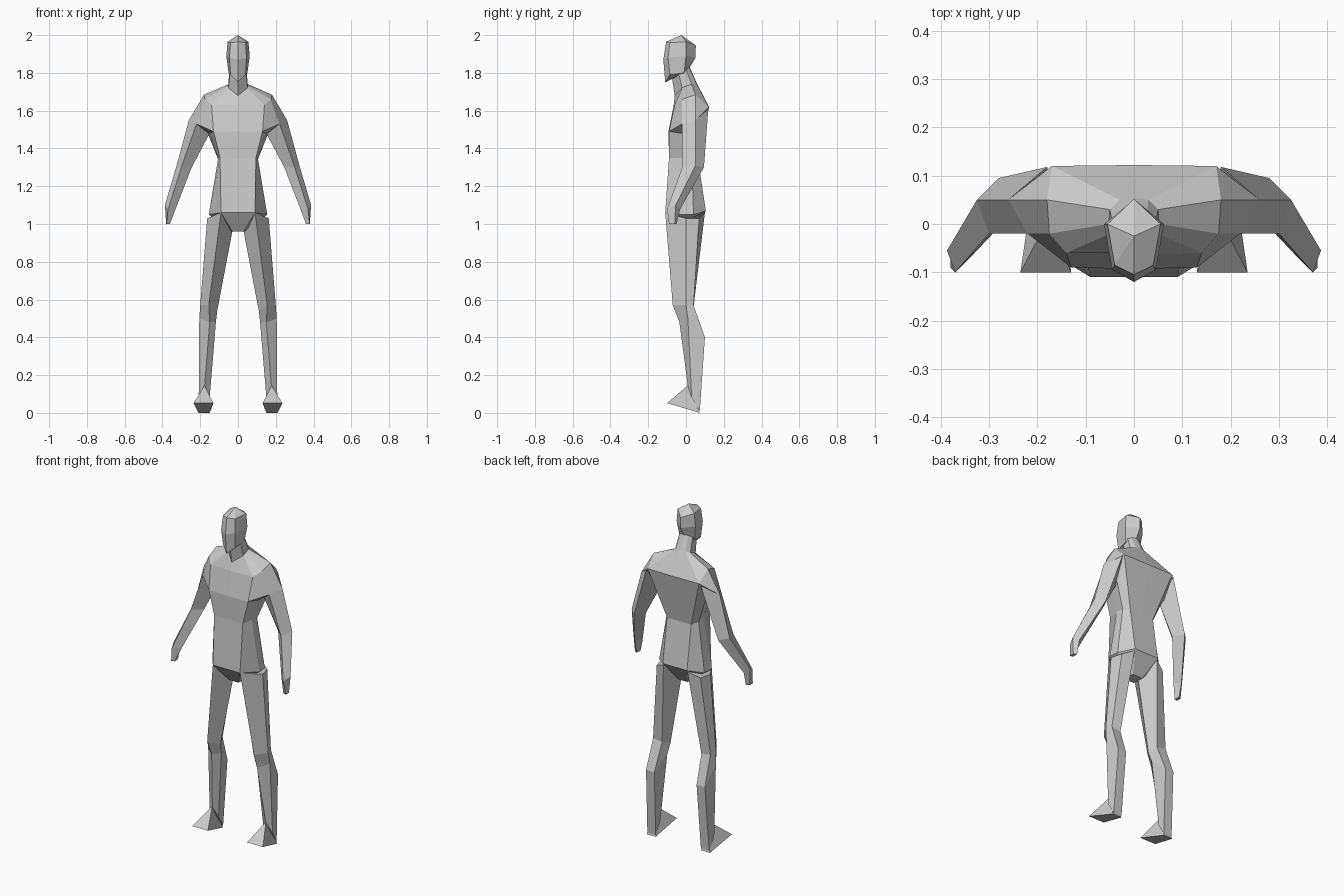
import bpy
import bmesh

grey = bpy.data.materials.new("plain_grey")
grey.diffuse_color = (0.6, 0.6, 0.6, 1)


def loft(name, rings, tip=None):
    """Skin closed rings of points, capping the ends or closing on a tip."""
    bm = bmesh.new()
    vs = [[bm.verts.new(p) for p in ring] for ring in rings]
    n = len(rings[0])
    for a, b in zip(vs, vs[1:]):
        for i in range(n):
            j = (i + 1) % n
            bm.faces.new((a[i], a[j], b[j], b[i]))
    bm.faces.new(vs[0][::-1])
    if tip:
        t = bm.verts.new(tip)
        for i in range(n):
            bm.faces.new((vs[-1][i], vs[-1][(i + 1) % n], t))
    else:
        bm.faces.new(vs[-1])
    bmesh.ops.remove_doubles(bm, verts=bm.verts, dist=0.0005)
    bmesh.ops.recalc_face_normals(bm, faces=bm.faces)
    me = bpy.data.meshes.new(name)
    bm.to_mesh(me)
    bm.free()
    me.materials.append(grey)
    ob = bpy.data.objects.new(name, me)
    bpy.context.collection.objects.link(ob)


def flip(ring):
    return [(-x, y, z) for x, y, z in ring]


def whole(name, halves, tip=None):
    """Centre part: each half ring runs from front centre to back centre."""
    loft(name, [h + flip(h[1:-1])[::-1] for h in halves], tip)


def pair(name, rings, tip=None):
    """Limb on both sides."""
    loft("left_" + name, rings, tip)
    loft("right_" + name, [flip(r) for r in rings],
         (-tip[0], tip[1], tip[2]) if tip else None)


# Torso: crotch, hips, waist, armpits, shoulder edge, collar, neck base
neck_base = [(0, -.06, 1.68), (.05, -.02, 1.72), (.052, 0, 1.73),
             (.05, .03, 1.74), (.03, .05, 1.75), (0, .055, 1.75)]
blade = [(.17, .12, 1.62), (0, .122, 1.62)]
breast = [(0, -.093, 1.49), (.13, -.09, 1.49)]
whole("torso", [
    [(0, -.04, .96), (.03, -.04, .96), (.035, -.01, .96),
     (.035, .01, .96), (.03, .03, .96), (0, .03, .96)],
    [(0, -.11, 1.06), (.09, -.11, 1.06), (.155, -.02, 1.05),
     (.15, .04, 1.05), (.08, .105, 1.07), (0, .105, 1.07)],
    [(0, -.09, 1.35), (.095, -.09, 1.35), (.105, -.02, 1.35),
     (.105, .03, 1.34), (.08, .065, 1.33), (0, .065, 1.33)],
    breast + [(.15, -.02, 1.48), (.16, .05, 1.48)] + blade,
    breast + [(.22, -.02, 1.53), (.26, .05, 1.55)] + blade,
    [(0, -.065, 1.63), (.14, -.06, 1.63), (.175, -.02, 1.66),
     (.18, .05, 1.685)] + blade,
    neck_base])

# Neck
whole("neck", [
    neck_base,
    [(0, -.075, 1.78), (.043, -.04, 1.80), (.046, -.02, 1.81),
     (.044, 0, 1.82), (.025, .012, 1.83), (0, .02, 1.83)]])

# Head: jaw, cheeks, brow, crown
whole("head", [
    [(0, -.11, 1.75), (.04, -.085, 1.79), (.05, -.01, 1.80), (0, .02, 1.83)],
    [(0, -.12, 1.87), (.045, -.095, 1.88), (.062, 0, 1.89), (0, .05, 1.88)],
    [(0, -.105, 1.965), (.04, -.085, 1.96), (.055, 0, 1.965),
     (0, .052, 1.945)]],
    tip=(0, -.025, 2.0))

# Arms: shoulder, elbow, wrist, fingertips
pair("arm", [
    [(.22, -.02, 1.53), (.26, .05, 1.55), (.18, .118, 1.61), (.15, .03, 1.48)],
    [(.30, -.02, 1.30), (.325, .05, 1.31), (.28, .095, 1.30), (.245, .03, 1.30)],
    [(.37, -.10, 1.08), (.387, -.055, 1.10), (.362, -.03, 1.08),
     (.33, -.06, 1.08)],
    [(.38, -.09, 1.0), (.38, -.06, 1.0), (.362, -.05, 1.0), (.36, -.085, 1.0)]])

# Legs: hip, knee, shin top with calf, ankle
pair("leg", [
    [(.09, -.11, 1.06), (.163, 0, 1.03), (.145, .07, 1.03),
     (.08, .10, 1.06), (.03, 0, .96)],
    [(.155, -.07, .57), (.2, 0, .57), (.19, .04, .57),
     (.13, .04, .56), (.11, -.01, .54)],
    [(.15, -.035, .48), (.205, .01, .50), (.195, .10, .40),
     (.14, .10, .40), (.117, .01, .48)],
    [(.177, .01, .14), (.208, .03, .08), (.205, .073, .01),
     (.15, .073, .01), (.15, .03, .08)]])

# Feet: wedge sole rising to the ankle
pair("foot", [
    [(.13, -.10, .052), (.235, -.10, .052), (.21, .073, 0), (.15, .073, 0)]],
    tip=(.178, .01, .145))
